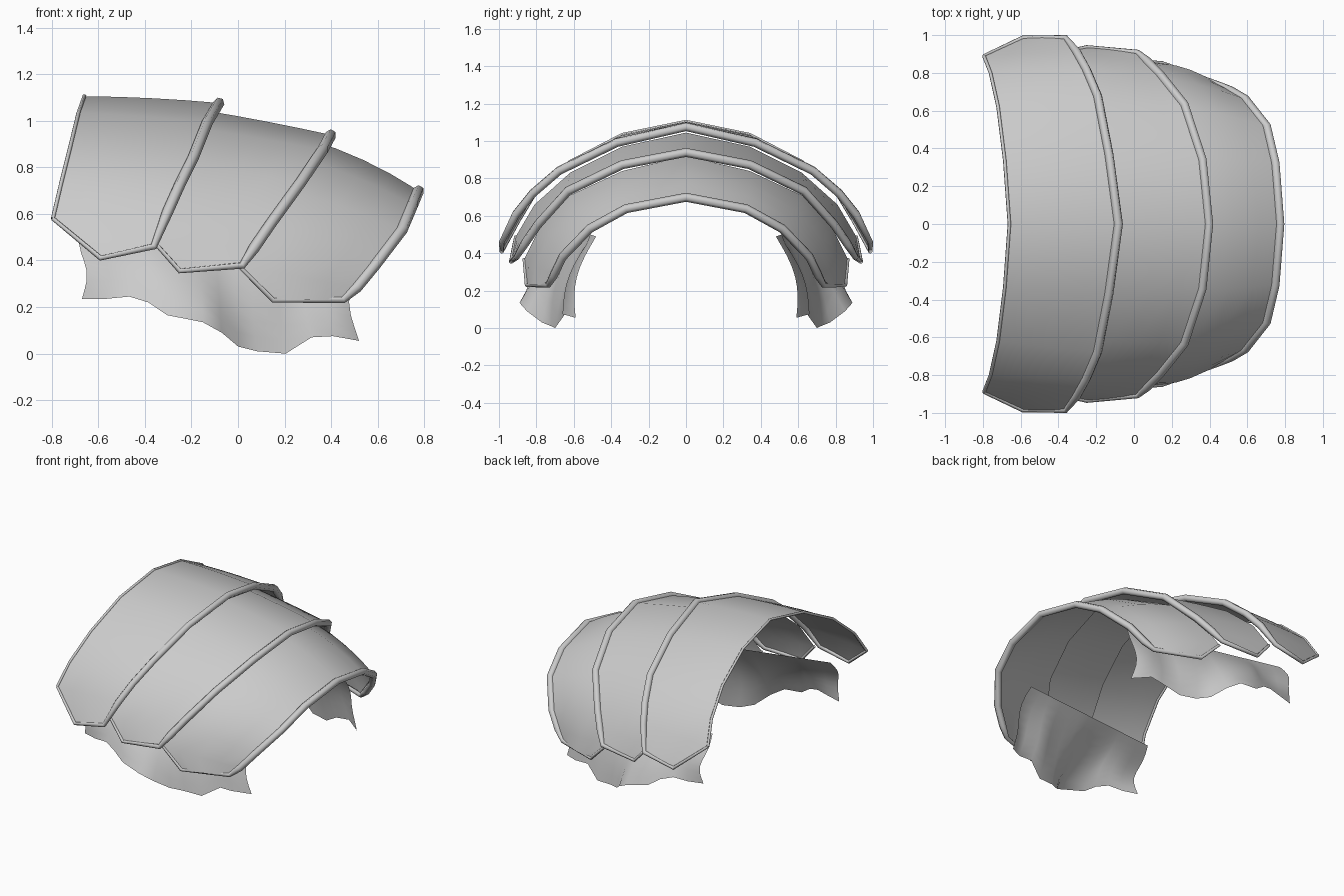
import bpy, math
from mathutils import Vector

if "Cube" in bpy.data.objects:
    bpy.data.objects.remove(bpy.data.objects["Cube"])


def finish(name, verts, faces, angle):
    me = bpy.data.meshes.new(name)
    me.from_pydata([tuple(v) for v in verts], [], faces)
    ob = bpy.data.objects.new(name, me)
    bpy.context.collection.objects.link(ob)
    bpy.ops.object.select_all(action='DESELECT')
    ob.select_set(True)
    bpy.context.view_layer.objects.active = ob
    bpy.ops.object.mode_set(mode='EDIT')
    bpy.ops.mesh.select_all(action='SELECT')
    bpy.ops.mesh.normals_make_consistent(inside=False)
    bpy.ops.object.mode_set(mode='OBJECT')
    bpy.ops.object.shade_smooth_by_angle(angle=math.radians(angle))
    return ob


def grid_faces(rows, cols):
    return [(r * cols + c, r * cols + c + 1, (r + 1) * cols + c + 1, (r + 1) * cols + c)
            for r in range(rows - 1) for c in range(cols - 1)]


def flip(p):
    return Vector((p[0], -p[1], p[2]))


# Rolled rim following an edge path
def rim(name, path, radii):
    cu = bpy.data.curves.new(name, 'CURVE')
    cu.dimensions = '3D'
    cu.bevel_depth = 1.0
    cu.bevel_resolution = 1
    cu.use_fill_caps = True
    sp = cu.splines.new('POLY')
    sp.points.add(len(path) - 1)
    for pt, p, r in zip(sp.points, path, radii):
        pt.co = (*p, 1)
        pt.radius = r
    sp.use_smooth = True
    ob = bpy.data.objects.new(name, cu)
    bpy.context.collection.objects.link(ob)


# Arched plate: back and front edge stations from crest to lower tip
def plate(name, back, front, bulge, back_rim=False):
    L = [Vector(p) for p in back]
    R = [Vector(p) for p in front]
    R = [r + (l - r).normalized() * 0.022 for l, r in zip(L, R)]
    L = [flip(p) for p in L[:0:-1]] + L
    R = [flip(p) for p in R[:0:-1]] + R
    ts = (0, 0.25, 0.5, 0.75, 1)
    verts = []
    for l, r in zip(L, R):
        for t in ts:
            p = l.lerp(r, t)
            out = Vector((0, p.y, p.z - 0.2)).normalized()
            verts.append(p + out * bulge * 4 * t * (1 - t))
    finish(name, verts, grid_faces(len(L), len(ts)), 40)
    n = len(R)
    path = [L[1], L[0]] + R + [L[-1], L[-2]]
    radii = [0.009, 0.012] + [0.016] + [0.024] * (n - 2) + [0.016] + [0.012, 0.009]
    rim(name + "_rim", path, radii)
    if back_rim:
        rim(name + "_back_rim", L[1:-1], [0.009] * (n - 2))


plate("rear_plate",
      [(-.66, 0, 1.105), (-.685, .34, 1.035), (-.72, .62, .89), (-.76, .8, .73), (-.795, .89, .58), (-.59, .985, .41)],
      [(-.06, 0, 1.075), (-.11, .37, .99), (-.17, .68, .84), (-.23, .82, .72), (-.28, .91, .61), (-.34, .985, .465)],
      0.006, True)
plate("middle_plate",
      [(-.15, 0, 1.045), (-.19, .34, .97), (-.26, .62, .83), (-.32, .81, .66), (-.37, .91, .49), (-.25, .935, .355)],
      [(.42, 0, .935), (.385, .34, .87), (.29, .63, .73), (.16, .79, .55), (.09, .86, .45), (.04, .905, .38)],
      0.004)
plate("front_plate",
      [(.3, 0, .92), (.26, .34, .84), (.18, .62, .71), (.08, .78, .54), (.01, .865, .37), (.15, .85, .23)],
      [(.795, 0, .69), (.77, .32, .63), (.725, .51, .525), (.61, .655, .375), (.53, .7, .28), (.47, .73, .23)],
      0.022)

# Torn cloth lining: hem points (x, y, z)
hem = [(-.66, .76, .235), (-.56, .79, .235), (-.46, .81, .245), (-.38, .84, .22), (-.3, .86, .165),
       (-.15, .89, .135), (-.07, .85, .09), (0, .77, .03), (.08, .72, .01), (.2, .7, 0), (.31, .65, .07),
       (.4, .66, .075), (.51, .59, .055)]


def cloth(name, sign):
    rows = 9
    verts = []
    for x, y, z in hem:
        u = (x + .66) / 1.17
        top = Vector((-.67 + u * 1.13, .66 - .18 * u, .55 - .06 * u))
        low = Vector((x, y, z))
        for k in range(rows):
            v = k / (rows - 1)
            p = top.lerp(low, v)
            p.y += math.sin(math.pi * v) * (.035 + .02 * math.sin(x * 17))
            p.x += .015 * math.sin(v * 7) * (u - .5) * 2
            p.y *= sign
            verts.append(p)
    finish(name, verts, grid_faces(len(hem), rows), 60)


cloth("cloth_left", -1)
cloth("cloth_right", 1)
